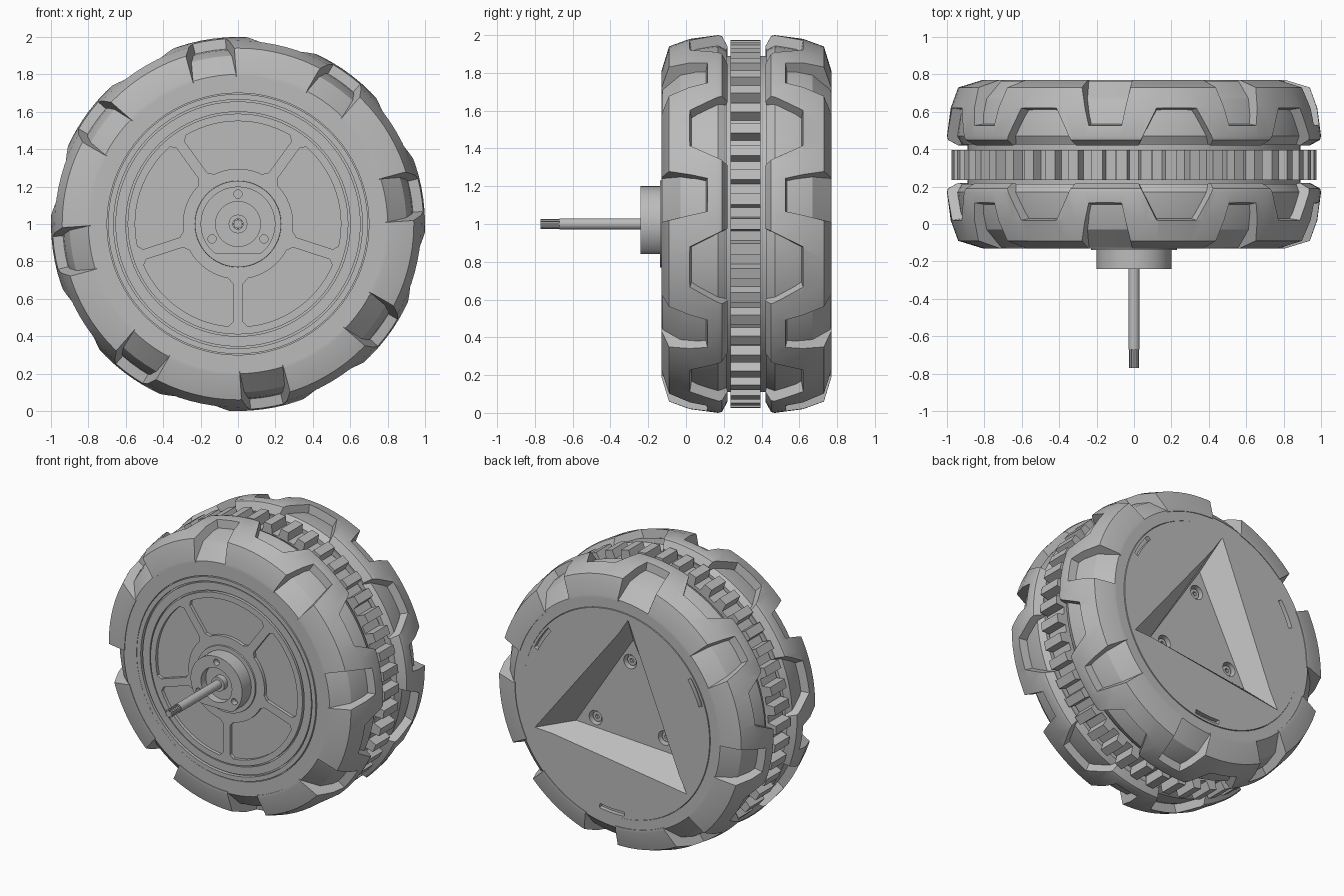
import bpy, bmesh
from math import sin, cos, asin, radians, pi

cube = bpy.data.objects.get("Cube")
if cube:
    bpy.data.objects.remove(cube, do_unlink=True)

grey = bpy.data.materials.new("plain_grey")
grey.use_nodes = True
GREY = (0.5, 0.5, 0.5, 1)
grey.diffuse_color = GREY
for node in grey.node_tree.nodes:
    if node.type == 'BSDF_PRINCIPLED':
        node.inputs["Base Color"].default_value = GREY

parts = []
CENTRE = 1.0          # axle height
MIDDLE = 0.315        # plane halfway between the two tyres


def finish(name, bm):
    bmesh.ops.recalc_face_normals(bm, faces=bm.faces)
    mesh = bpy.data.meshes.new(name)
    bm.to_mesh(mesh)
    bm.free()
    mesh.materials.append(grey)
    obj = bpy.data.objects.new(name, mesh)
    bpy.context.scene.collection.objects.link(obj)
    parts.append(obj)
    return obj


def polar(r, a):
    return r * cos(a), r * sin(a)


def lathe(name, profile, n=96):
    """Closed (radius, y) loop turned around the axle."""
    bm = bmesh.new()
    rings = []
    for i in range(n):
        a = 2 * pi * i / n
        rings.append([bm.verts.new((r * cos(a), y, CENTRE + r * sin(a))) for r, y in profile])
    m = len(profile)
    for i in range(n):
        p, q = rings[i], rings[(i + 1) % n]
        for j in range(m):
            k = (j + 1) % m
            bm.faces.new((p[j], p[k], q[k], q[j]))
    return finish(name, bm)


def solids(name, pairs):
    """Each pair of matching point rings becomes one capped solid."""
    bm = bmesh.new()
    for low, high in pairs:
        a = [bm.verts.new(p) for p in low]
        b = [bm.verts.new(p) for p in high]
        bm.faces.new(a)
        bm.faces.new(b[::-1])
        for i in range(len(a)):
            j = (i + 1) % len(a)
            bm.faces.new((a[i], a[j], b[j], b[i]))
    return finish(name, bm)


def slab(outline, y0, y1, top=None):
    return ([(x, y0, CENTRE + z) for x, z in outline],
            [(x, y1, CENTRE + z) for x, z in (top or outline)])


def circle(r, n=64, cx=0, cz=0):
    return [(cx + r * cos(2 * pi * i / n), cz + r * sin(2 * pi * i / n)) for i in range(n)]


def triangle(r, turn):
    return [polar(r, radians(turn + 120 * i)) for i in range(3)]


def gear(root, tip, teeth):
    pts = []
    for i in range(teeth):
        for r, f in ((root, -0.3), (tip, -0.22), (tip, 0.22), (root, 0.3)):
            pts.append(polar(r, 2 * pi * (i + f) / teeth))
    return pts


def cut(obj, cutter):
    mod = obj.modifiers.new("cut", 'BOOLEAN')
    mod.operation = 'DIFFERENCE'
    mod.solver = 'EXACT'
    mod.object = cutter
    bpy.context.view_layer.update()
    graph = bpy.context.evaluated_depsgraph_get()
    mesh = bpy.data.meshes.new_from_object(obj.evaluated_get(graph))
    obj.modifiers.clear()
    obj.data = mesh
    parts.remove(cutter)
    bpy.data.objects.remove(cutter, do_unlink=True)


# Tyres: a smooth carcass under a zigzag tread shell
def tread_ring(angle, r, side, y_in, w_in, y_out, w_out):
    c, s = cos(angle), sin(angle)
    corners = ((-w_in, y_in), (w_in, y_in), (w_out, y_out), (-w_out, y_out))
    return [(r * c - t * s, side(y), CENTRE + r * s + t * c) for t, y in corners]


def tyre(label, side, inner):
    carcass = [(inner, -0.125), (0.80, -0.125), (0.90, -0.03), (0.932, 0.06),
               (0.945, 0.17), (0.92, 0.215), (inner, 0.215)]
    shell = [(0.79, -0.13), (0.81, -0.13), (0.94, -0.09), (0.98, 0.02), (1.0, 0.17),
             (0.995, 0.19), (0.94, 0.22), (0.90, 0.21), (0.90, 0.06), (0.86, -0.02), (0.79, -0.11)]
    lathe(label + "_tyre_carcass", [(r, side(y)) for r, y in carcass])
    tread = lathe(label + "_tyre_tread", [(r, side(y)) for r, y in shell])
    cutters = []
    for i in range(8):
        pocket, notch = radians(31.5 + 45 * i), radians(9 + 45 * i)
        cutters.append((tread_ring(pocket, 0.85, side, 0.04, 0.08, 0.3, 0.22),
                        tread_ring(pocket, 1.1, side, 0.0, 0.14, 0.3, 0.29)))
        cutters.append((tread_ring(notch, 0.7, side, 0.07, 0.06, -0.25, 0.13),
                        tread_ring(notch, 1.1, side, 0.13, 0.10, -0.25, 0.20)))
    cut(tread, solids("tread_cutter", cutters))


tyre("front", lambda y: y, 0.70)
tyre("back", lambda y: 2 * MIDDLE + 0.01 - y, 0.725)

# Toothed ring and core between the tyres
solids("toothed_ring", [slab(gear(0.915, 0.975, 46), 0.235, 0.395)])
solids("wheel_core", [slab(circle(0.89, 96), 0.19, 0.44)])

# Front rim: backing disc, raised rings and five-window spoke plate
solids("rim_backing", [slab(circle(0.72, 96), -0.105, 0.2)])
for name, r0, r1, y in (("rim_outer_ring", 0.665, 0.695, -0.13), ("rim_inner_ring", 0.60, 0.655, -0.122)):
    lathe(name, [(r0, y), (r1, y), (r1, -0.09), (r0, -0.09)])
spokes = solids("spoke_plate", [slab(circle(0.59, 96), -0.128, -0.09)])


def window(start):
    a, b = radians(start), radians(start + 72)
    half, chamfer = 0.028, 0.025
    r0, r1 = 0.295, 0.55
    pts = []
    for r, corner in ((r0, r0 + chamfer), (r1, r1 - chamfer)):
        e, k = asin((half + chamfer) / r), asin(half / corner)
        arc = [polar(corner, a + k)]
        arc += [polar(r, a + e + (b - a - 2 * e) * i / 14) for i in range(15)]
        arc.append(polar(corner, b - k))
        pts += arc if r == r0 else arc[::-1]
    return pts


cut(spokes, solids("window_cutter", [slab(window(-90 + 72 * i), -0.2, -0.05) for i in range(5)]))

# Hub boss with flat underside, bore and three bolt holes
lathe("hub_collar", [(0.10, -0.138), (0.23, -0.138), (0.235, -0.10), (0.10, -0.10)])
boss = solids("hub_boss", [slab([(x, max(z, -0.16)) for x, z in circle(0.2)
                                 if z > -0.16 or abs(x) > 0.10], -0.24, -0.12)])
bolt = [slab(circle(0.022, 16, *polar(0.16, radians(90 + 120 * i))), -0.3, -0.2) for i in range(3)]
cut(boss, solids("boss_cutter", [slab(circle(0.12, 48), -0.3, -0.185)] + bolt))
solids("shaft_collar", [slab(circle(0.05, 32), -0.225, -0.15)])

# Axle shaft with splined tip
solids("axle_shaft", [slab(circle(0.03, 32), -0.67, -0.12)])
solids("splined_tip", [slab(gear(0.02, 0.028, 8), -0.77, -0.66)])

# Back cap: twisted triangular recess, screw wells and three curved slots
cap = solids("back_cap", [slab(circle(0.722, 96), 0.45, 0.77)])
FLOOR, OVER = 0.62, 0.80
cut(cap, solids("recess_cutter", [slab(triangle(0.47, 93), FLOOR, OVER, triangle(0.73, 98))]))


def slot(mid):
    angles = [radians(mid - 8 + 2 * i) for i in range(9)]
    return [polar(0.675, a) for a in angles] + [polar(0.705, a) for a in angles[::-1]]


wells = []
for i in range(3):
    x, z = polar(0.31, radians(90 + 120 * i))
    wells.append(slab(circle(0.05, 24, x, z), FLOOR - 0.05, FLOOR + 0.03))
cut(cap, solids("well_cutter", wells + [slab(slot(33 + 120 * i), 0.74, 0.80) for i in range(3)]))
for i in range(3):
    x, z = polar(0.31, radians(90 + 120 * i))
    screw = solids("screw_head_%d" % (i + 1), [slab(circle(0.034, 24, x, z), 0.55, FLOOR - 0.02)])
    cut(screw, solids("socket_cutter", [slab(circle(0.016, 6, x, z), 0.58, 0.66)]))

# Smooth round surfaces, keep edges crisp
for obj in parts:
    bpy.ops.object.select_all(action='DESELECT')
    obj.select_set(True)
    bpy.context.view_layer.objects.active = obj
    bpy.ops.object.shade_smooth_by_angle(angle=radians(25))
